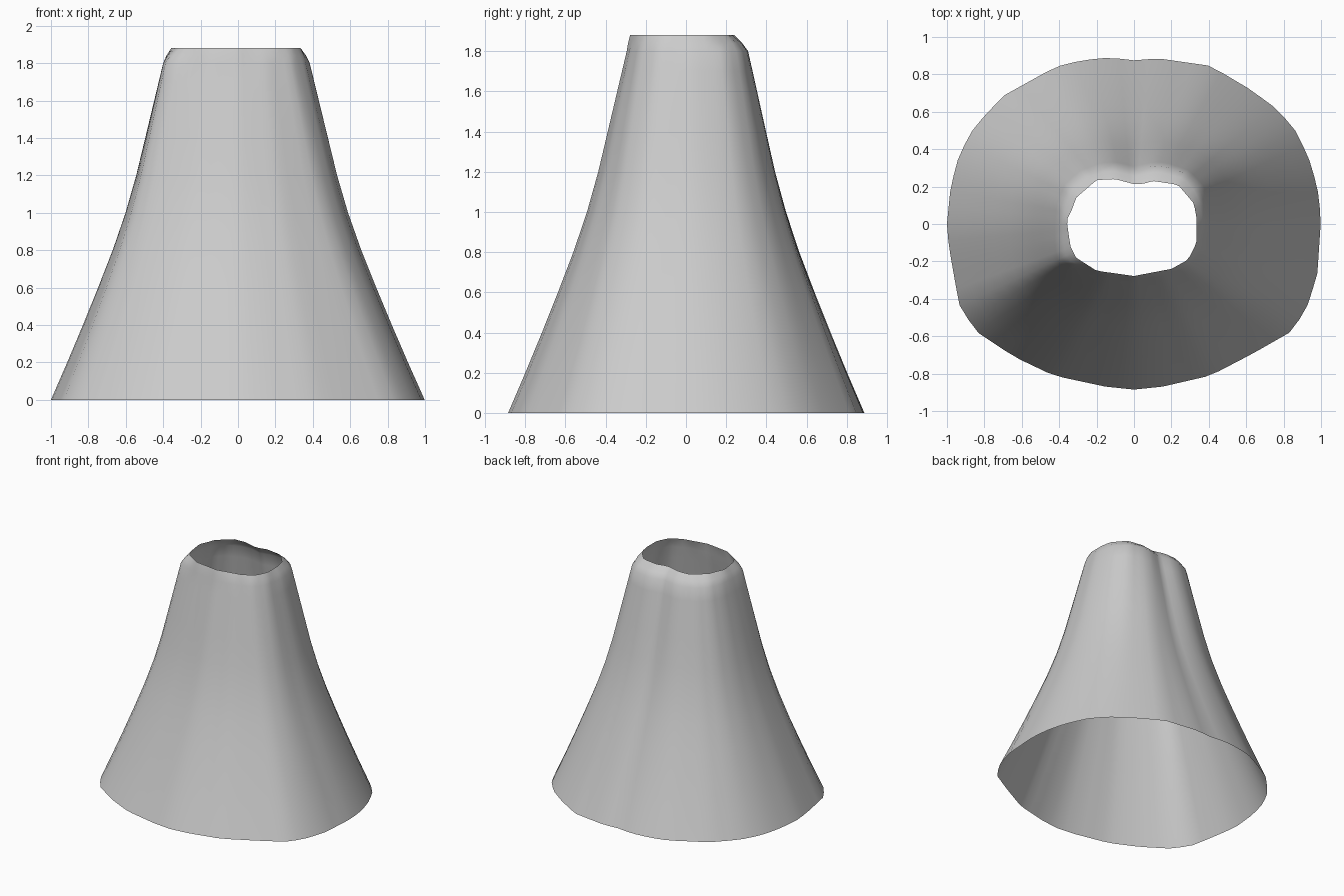
import bpy, bmesh, math
from mathutils import Vector

if "Cube" in bpy.data.objects:
    bpy.data.objects.remove(bpy.data.objects["Cube"])

# Outlines, counter-clockwise from +x: hem, neck and open rim
HEM = [(1, .03), (.98, .2), (.935, .35), (.87, .49), (.77, .61), (.62, .72), (.41, .845),
       (.13, .885), (0, .875), (-.13, .89), (-.28, .875), (-.42, .84), (-.69, .69),
       (-.79, .59), (-.88, .48), (-.94, .35), (-.98, .2), (-1, 0), (-.99, -.12),
       (-.935, -.43), (-.85, -.57), (-.64, -.71), (-.43, -.81), (-.15, -.87), (0, -.885),
       (.15, -.87), (.41, -.81), (.64, -.69), (.85, -.57), (.93, -.43), (.98, -.27)]
NECK = [(.385, .02), (.375, .1), (.355, .19), (.28, .27), (.17, .305), (.1, .31), (0, .285),
        (-.1, .31), (-.17, .305), (-.27, .27), (-.35, .2), (-.39, .1), (-.4, 0), (-.4, -.1),
        (-.385, -.2), (-.29, -.235), (-.15, -.28), (0, -.295), (.15, -.28), (.29, -.23),
        (.36, -.14)]
RIM = [(.335, .03), (.32, .11), (.235, .21), (.1, .23), (.05, .215), (0, .213), (-.1, .24),
       (-.2, .235), (-.31, .14), (-.33, .08), (-.36, .02), (-.34, -.12), (-.31, -.18),
       (-.2, -.25), (0, -.278), (.2, -.24), (.29, -.19), (.335, -.1)]
# Flare: (height, share of hem outline over neck outline)
FLARE = [(0, 1), (.2, .855), (.4, .715), (.6, .58), (.8, .45), (1, .335), (1.2, .24),
         (1.4, .16), (1.6, .08), (1.7, .04), (1.8, 0)]
SIDES = 72


def hit(outline, d):
    """Point where a ray from the axis along d meets the outline."""
    for i, a in enumerate(outline):
        p, q = Vector(a), Vector(outline[(i + 1) % len(outline)])
        if p.cross(d) >= 0 and d.cross(q) > 0:
            return d * (p.cross(q) / d.cross(q - p))


# Skirt: open shell lofted through the three outlines
bm = bmesh.new()
columns = []
for i in range(SIDES):
    a = math.tau * i / SIDES
    d = Vector((math.cos(a), math.sin(a)))
    hem, neck, rim = (hit(o, d) for o in (HEM, NECK, RIM))
    col = [(*neck.lerp(hem, t), z) for z, t in FLARE]
    col += [(*neck.lerp(rim, .4), 1.84), (*rim, 1.88)]
    columns.append([bm.verts.new(c) for c in col])
for i in range(SIDES):
    a, b = columns[i], columns[(i + 1) % SIDES]
    for j in range(len(a) - 1):
        bm.faces.new((a[j], b[j], b[j + 1], a[j + 1])).smooth = True
mesh = bpy.data.meshes.new("skirt")
bm.to_mesh(mesh)
bm.free()
skirt = bpy.data.objects.new("skirt", mesh)
bpy.context.collection.objects.link(skirt)

grey = bpy.data.materials.new("light grey")
grey.diffuse_color = (.6, .6, .6, 1)
grey.use_nodes = True
grey.node_tree.nodes["Principled BSDF"].inputs["Base Color"].default_value = grey.diffuse_color
mesh.materials.append(grey)
